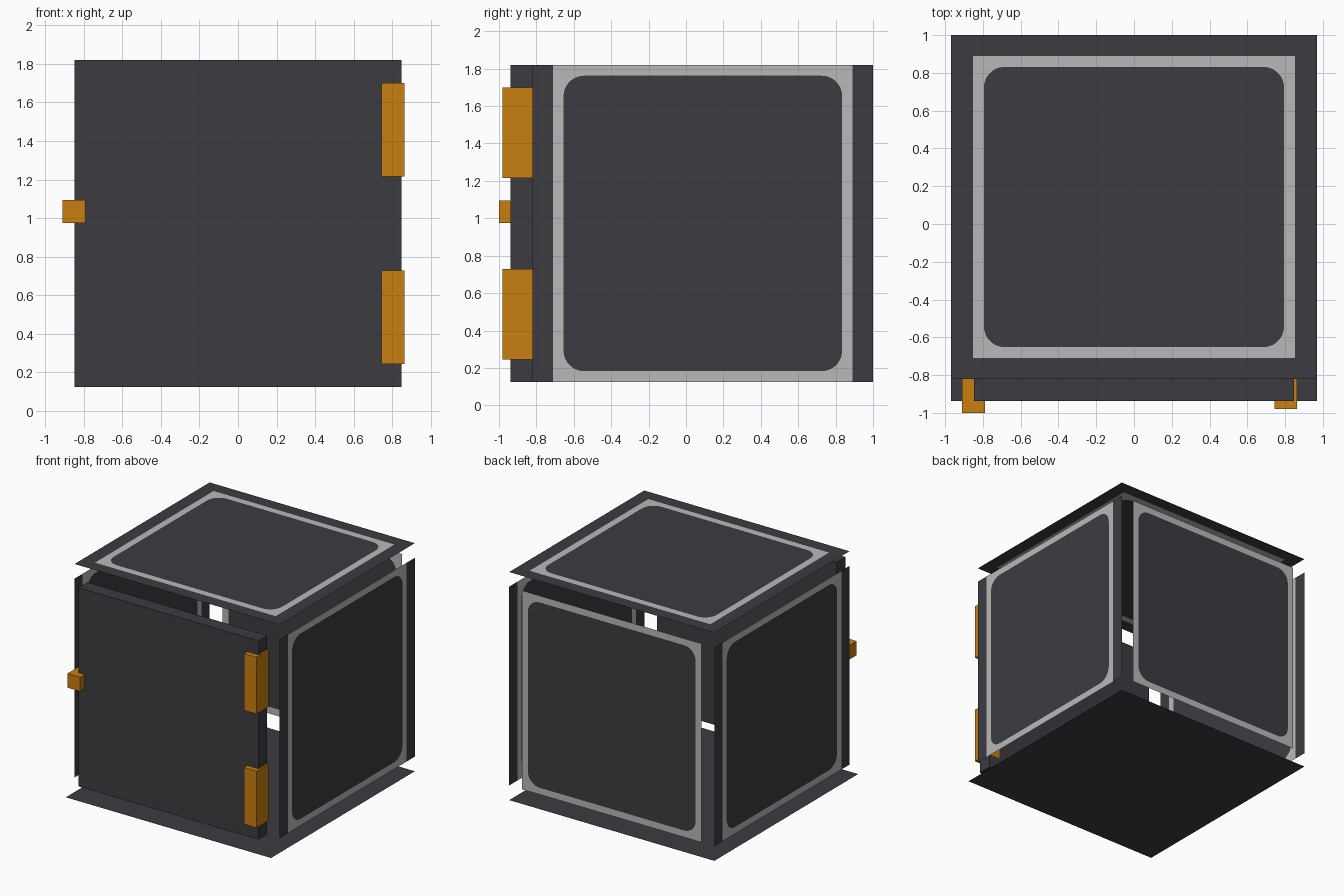
import bpy, bmesh, math
from mathutils import Vector

cube = bpy.data.objects.get("Cube")
if cube:
    bpy.data.objects.remove(cube, do_unlink=True)


def material(name, rgb):
    m = bpy.data.materials.new(name)
    m.use_nodes = True
    m.diffuse_color = (*rgb, 1)
    bsdf = next(n for n in m.node_tree.nodes if n.type == 'BSDF_PRINCIPLED')
    bsdf.inputs["Base Color"].default_value = (*rgb, 1)
    bsdf.inputs["Roughness"].default_value = 0.7
    return m


DARK = material("charcoal", (0.046, 0.044, 0.053))
GREY = material("light_grey", (0.485, 0.485, 0.485))
ORANGE = material("orange", (0.58, 0.212, 0.005))


def finish(bm, name, mats):
    mesh = bpy.data.meshes.new(name)
    bm.to_mesh(mesh)
    bm.free()
    for m in mats:
        mesh.materials.append(m)
    ob = bpy.data.objects.new(name, mesh)
    bpy.context.scene.collection.objects.link(ob)
    return ob


def box(name, lo, hi, mat):
    bm = bmesh.new()
    bmesh.ops.create_cube(bm, size=1)
    for v in bm.verts:
        v.co = [(a + b) / 2 + c * (b - a) for a, b, c in zip(lo, hi, v.co)]
    return finish(bm, name, [mat])


def rounded_loop(half, r, n=8):
    """Counter-clockwise rounded rectangle with n points per corner."""
    pts = []
    for k, (sx, sy) in enumerate([(1, 1), (-1, 1), (-1, -1), (1, -1)]):
        for i in range(n):
            a = math.pi / 2 * (k + i / (n - 1))
            pts.append((sx * (half[0] - r) + r * math.cos(a),
                        sy * (half[1] - r) + r * math.sin(a)))
    return pts


def panel(name, centre, u, v, outer, band, inner):
    """Thin sheet: dark margin, grey band, dark rounded centre."""
    bm = bmesh.new()
    c, u, v = Vector(centre), Vector(u), Vector(v)
    loops = [[bm.verts.new(c + u * x + v * y) for x, y in rounded_loop(h, r)]
             for h, r in ((outer, 0), (band, 0), (inner, 0.11))]
    for k, mat in ((0, 0), (1, 1)):
        a, b = loops[k], loops[k + 1]
        for i in range(len(a)):
            j = (i + 1) % len(a)
            bm.faces.new((a[i], a[j], b[j], b[i])).material_index = mat
    bm.faces.new(loops[2]).material_index = 0
    # Remove the collapsed faces where the band reaches the sheet's edge
    bmesh.ops.remove_doubles(bm, verts=bm.verts, dist=1e-4)
    flat = [f for f in bm.faces if f.calc_area() < 1e-6]
    bmesh.ops.delete(bm, geom=flat, context='FACES')
    return finish(bm, name, [DARK, GREY])


Z_MID, Z_TOP = 0.9725, 1.945
HALF_Z = 0.8475

# Banded sheets: top, both sides and back
panel("top_panel", (0, 0.09, Z_TOP), (1, 0, 0), (0, 1, 0),
      (0.968, 0.91), (0.853, 0.80), (0.795, 0.742))
for side, s in (("left", 1), ("right", -1)):
    panel(side + "_panel", (s * 0.968, 0.09, Z_MID), (0, s, 0), (0, 0, 1),
          (0.91, HALF_Z), (0.80, HALF_Z), (0.745, 0.79))
panel("back_panel", (0, 1.0, Z_MID), (-1, 0, 0), (0, 0, 1),
      (0.848, HALF_Z), (0.848, HALF_Z), (0.792, 0.79))

# Plain floor sheet
bm = bmesh.new()
bm.faces.new([bm.verts.new(p) for p in ((-0.968, -0.937, 0), (-0.968, 1, 0),
                                        (0.968, 1, 0), (0.968, -0.937, 0))])
finish(bm, "bottom_panel", [DARK])

# Door slab with two hinges and a latch
box("door", (-0.848, -0.937, 0.125), (0.848, -0.818, 1.82), DARK)
for name, z in (("lower_hinge", 0.487), ("upper_hinge", 1.458)):
    box(name, (0.743, -0.98, z - 0.242), (0.862, -0.817, z + 0.242), ORANGE)
box("latch", (-0.91, -1.0, 0.975), (-0.79, -0.817, 1.095), ORANGE)
